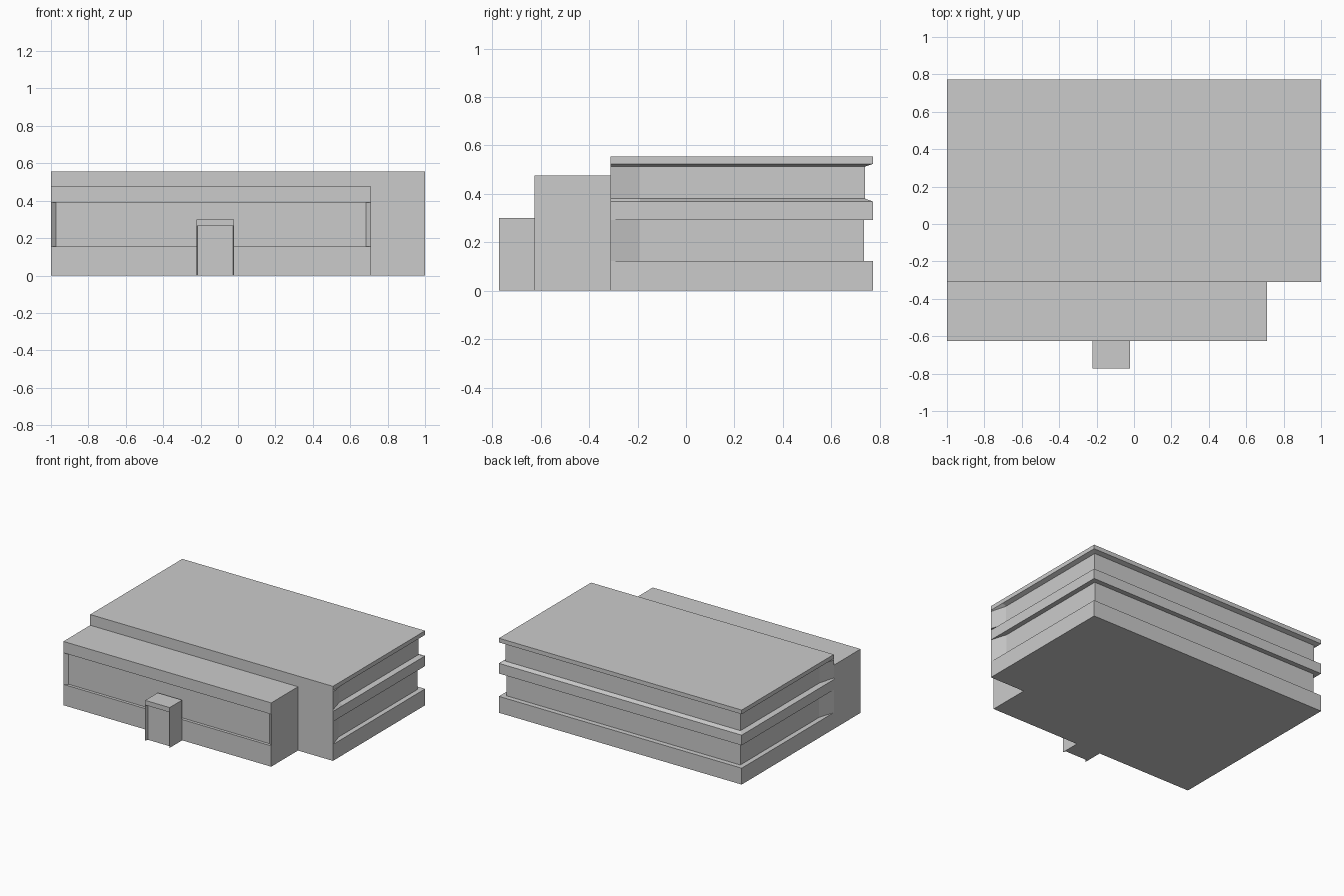
import bpy, bmesh

if "Cube" in bpy.data.objects:
    bpy.data.objects.remove(bpy.data.objects["Cube"])


def loft(name, footprint, levels):
    """Stack rings of footprint(inset) at each (z, inset) level and skin them."""
    bm = bmesh.new()
    rings = [[bm.verts.new((x, y, z)) for x, y in footprint(inset)]
             for z, inset in levels]
    n = len(rings[0])
    for low, high in zip(rings, rings[1:]):
        for i in range(n):
            j = (i + 1) % n
            bm.faces.new((low[i], low[j], high[j], high[i]))
    bm.faces.new(rings[0][::-1])
    bm.faces.new(rings[-1])
    # Merge places where stacked rings coincide
    bmesh.ops.remove_doubles(bm, verts=bm.verts, dist=1e-5)
    bmesh.ops.dissolve_degenerate(bm, edges=bm.edges, dist=1e-5)
    bmesh.ops.recalc_face_normals(bm, faces=bm.faces)
    mesh = bpy.data.meshes.new(name)
    bm.to_mesh(mesh)
    bm.free()
    obj = bpy.data.objects.new(name, mesh)
    bpy.context.collection.objects.link(obj)
    return obj


def banded_plan(d):
    """Main plan: sides and back step in by d, tapering out at the front."""
    front, ramp, back = -0.311, -0.19, 0.773
    return [(-1, front), (1, front), (1 - d, ramp), (1 - d, back - d),
            (-1 + d, back - d), (-1 + d, ramp)]


def recessed_plan(x0, x1, front, back, margin):
    """Box plan whose front panel is pushed in by d between side margins."""
    return lambda d: [(x0, front), (x0 + margin, front + d),
                      (x1 - margin, front + d), (x1, front),
                      (x1, back), (x0, back)]


# Main block with two window bands around the sides and back
loft("main_block", banded_plan,
     [(0, 0), (0.122, 0), (0.122, 0.037), (0.292, 0.037), (0.292, 0),
      (0.368, 0), (0.38, 0.033), (0.513, 0.033), (0.524, 0), (0.555, 0)])

# Lower front wing with a long window recess
loft("front_wing", recessed_plan(-1, 0.712, -0.626, -0.311, 0.028),
     [(0, 0), (0.155, 0), (0.155, 0.022), (0.39, 0.022), (0.39, 0), (0.475, 0)])

# Entrance porch with a door recess reaching the ground
loft("entrance_porch", recessed_plan(-0.223, -0.022, -0.773, -0.626, 0.006),
     [(0, 0.022), (0.265, 0.022), (0.265, 0), (0.3, 0)])
